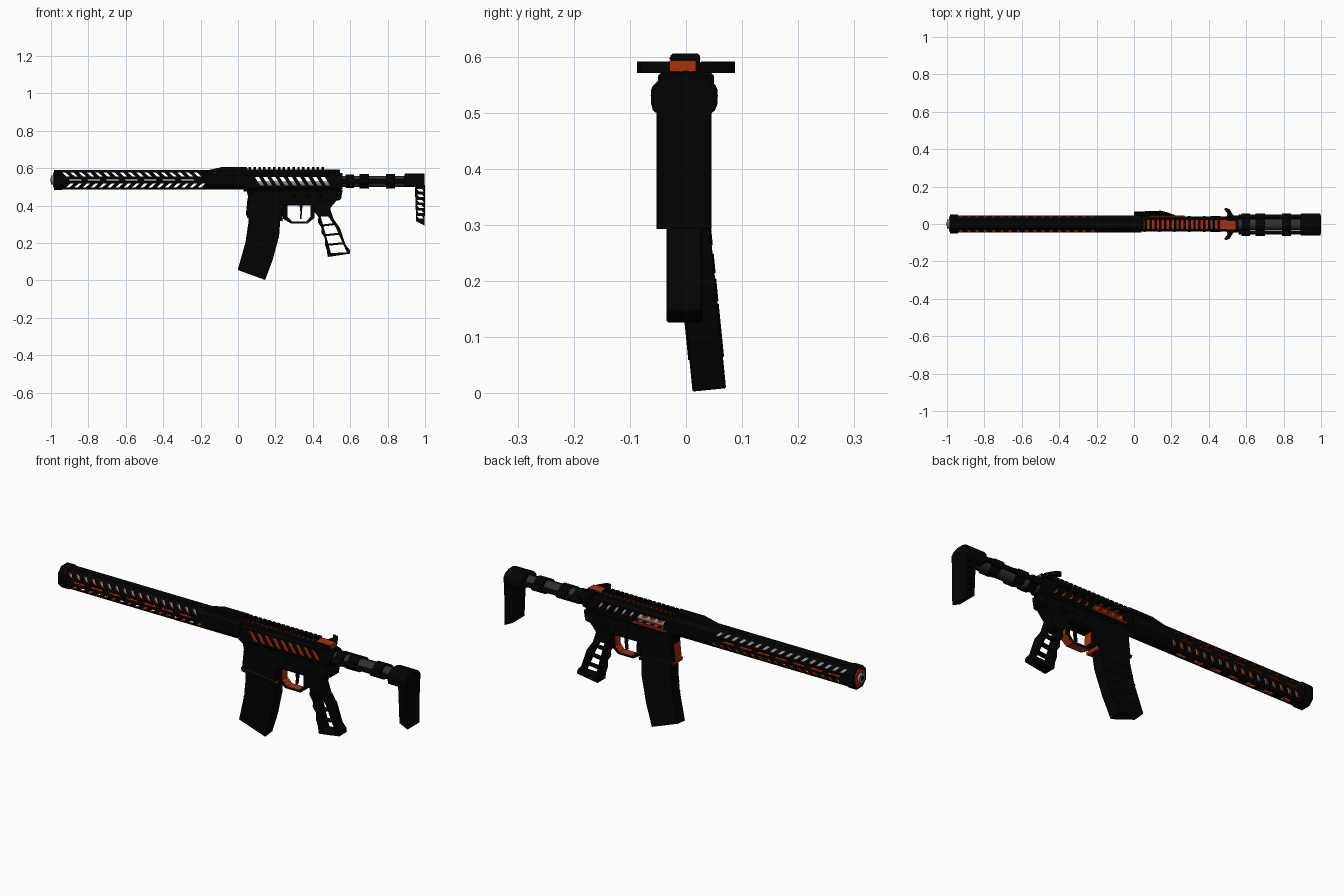
import bpy, bmesh, math
from mathutils import Matrix

if "Cube" in bpy.data.objects:
    bpy.data.objects.remove(bpy.data.objects["Cube"])


def material(name, rgb):
    m = bpy.data.materials.new(name)
    m.use_nodes = True
    m.diffuse_color = (*rgb, 1)
    m.node_tree.nodes["Principled BSDF"].inputs["Base Color"].default_value = (*rgb, 1)
    return m


BLACK = material("black", (0.0008, 0.0008, 0.0008))
RED = material("red orange", (0.4, 0.03, 0.003))
GREY = material("dark grey", (0.03, 0.03, 0.031))
SILVER = material("silver", (0.25, 0.25, 0.27))


def add_prism(bm, pts, axis, a, b, index=0):
    """Extrude a 2D outline from a to b along an axis."""
    place = {"x": lambda p, d: (d, p[0], p[1]),
             "y": lambda p, d: (p[0], d, p[1]),
             "z": lambda p, d: (p[0], p[1], d)}[axis]
    lo, hi = ([bm.verts.new(place(p, d)) for p in pts] for d in (a, b))
    faces = [bm.faces.new(lo), bm.faces.new(hi)]
    for i in range(len(pts)):
        j = (i + 1) % len(pts)
        faces.append(bm.faces.new((lo[i], lo[j], hi[j], hi[i])))
    for f in faces:
        f.material_index = index


def finish(name, bm, mats, bevel=0):
    bmesh.ops.recalc_face_normals(bm, faces=bm.faces)
    me = bpy.data.meshes.new(name)
    bm.to_mesh(me)
    bm.free()
    for m in mats:
        me.materials.append(m)
    ob = bpy.data.objects.new(name, me)
    bpy.context.collection.objects.link(ob)
    if bevel:
        mod = ob.modifiers.new("bevel", "BEVEL")
        mod.width, mod.segments, mod.limit_method = bevel, 1, "ANGLE"
        apply(ob, mod)
    return ob


def apply(ob, mod):
    with bpy.context.temp_override(object=ob, active_object=ob, selected_objects=[ob]):
        bpy.ops.object.modifier_apply(modifier=mod.name)


def prism(name, pts, axis, a, b, mat, bevel=0):
    bm = bmesh.new()
    add_prism(bm, pts, axis, a, b)
    return finish(name, bm, [mat, RED], bevel)


def rect(u, v):
    return [(u[0], v[0]), (u[1], v[0]), (u[1], v[1]), (u[0], v[1])]


def box(name, x, y, z, mat, bevel=0):
    return prism(name, rect(x, z), "y", *y, mat, bevel)


def slash(x, z, w, h, lean):
    """Slanted slot outline centred on x, z."""
    return [(x - w + lean, z - h), (x + w + lean, z - h), (x + w - lean, z + h), (x - w - lean, z + h)]


def redden(ob, rule):
    """Paint red the faces whose normal obeys the rule."""
    for f in ob.data.polygons:
        if rule(f.normal):
            f.material_index = 1


def cut(ob, outlines, axis, a, b, index=1):
    bm = bmesh.new()
    for pts in outlines:
        add_prism(bm, pts, axis, a, b, index)
    cutter = finish("cutter", bm, [BLACK, RED])
    cutter.hide_render = True
    mod = ob.modifiers.new("cut", "BOOLEAN")
    mod.object, mod.operation, mod.solver = cutter, "DIFFERENCE", "EXACT"
    apply(ob, mod)
    bpy.data.objects.remove(cutter)


def octagon(w, h, c, z):
    return [(-w, z - h + c), (-w + c, z - h), (w - c, z - h), (w, z - h + c),
            (w, z + h - c), (w - c, z + h), (c - w, z + h), (-w, z + h - c)]


def rod(name, x0, x1, y, z, r, mat, sides=24):
    pts = [(y + r * math.cos(i * math.tau / sides), z + r * math.sin(i * math.tau / sides))
           for i in range(sides)]
    ob = prism(name, pts, "x", x0, x1, mat)
    with bpy.context.temp_override(object=ob, active_object=ob, selected_objects=[ob],
                                   selected_editable_objects=[ob]):
        bpy.ops.object.shade_smooth_by_angle(angle=0.7)


# Handguard shell, red inside, with staggered slanted vents and long side slots
AXIS = 0.537
guard = prism("handguard", octagon(0.045, 0.052, 0.024, AXIS), "x", -0.98, 0.04, BLACK)
cut(guard, [octagon(0.038, 0.045, 0.02, AXIS)], "x", -1.1, 0.03)
vents = []
for i in range(17):
    x = -0.92 + i * 0.044
    vents += [slash(x, 0.566, 0.009, 0.011, 0.012), slash(x + 0.022, 0.508, 0.009, 0.011, -0.012)]
centres = [-0.87 + i * 0.1 for i in range(7)]
vents += [slash(x, AXIS, 0.033, 0.006, 0.003) for x in centres]
cut(guard, vents, "y", -0.1, 0.1)
cut(guard, [rect((x - 0.025, x + 0.025), (-0.01, 0.01)) for x in centres], "z", 0.47, 0.51)
cap = prism("handguard_end_ring", octagon(0.05, 0.054, 0.025, AXIS), "x", -0.985, -0.94, BLACK)
cut(cap, [octagon(0.038, 0.045, 0.02, AXIS)], "x", -1.1, -0.9)

# Barrel and muzzle
rod("barrel", -0.96, 0.06, 0, AXIS, 0.019, SILVER)
rod("muzzle_ring", -0.988, -0.945, 0, AXIS, 0.041, RED)
rod("muzzle_tip", -1.0, -0.97, 0, AXIS, 0.024, SILVER)
rod("muzzle_bore", -1.002, -0.99, 0, AXIS, 0.012, BLACK)

# Upper receiver: slanted windows, red on the near half, and an ejection port on the far side
upper = prism("upper_receiver", octagon(0.04, 0.053, 0.02, 0.527), "x", 0.03, 0.54, BLACK)
cut(upper, [rect((0.1, 0.25), (0.508, 0.55))], "y", 0.012, 0.1)
windows = [slash(0.115 + i * 0.044, 0.53, 0.011, 0.024, 0.015) for i in range(9)]
cut(upper, windows, "y", -0.1, 0.012)
cut(upper, windows, "y", 0.01, 0.1, 0)
rod("bolt_carrier", 0.06, 0.5, 0, 0.516, 0.013, SILVER)
box("port_edge", (0.08, 0.27), (0.036, 0.046), (0.498, 0.506), RED)
rod("rear_collar", 0.53, 0.56, 0, 0.53, 0.045, BLACK, 16)
for i in range(6):
    x = 0.05 + i * 0.08
    box("receiver_pin", (x, x + 0.012), (-0.043, 0.043), (0.481, 0.491), BLACK)

# Top rail: ramp, base with a red top, and black teeth
prism("rail_ramp", [(-0.2, 0.58), (-0.09, 0.605), (0.05, 0.605), (0.05, 0.57), (-0.2, 0.57)],
      "y", -0.028, 0.025, BLACK, 0.004)
base = box("rail_base", (0.04, 0.5), (-0.029, 0.025), (0.57, 0.592), BLACK)
redden(base, lambda n: n.z > 0.5)
tooth = [(-0.024, 0.588), (0.02, 0.588), (0.026, 0.597), (0.018, 0.605), (-0.022, 0.605), (-0.03, 0.597)]
bm = bmesh.new()
for i in range(16):
    x = 0.057 + i * 0.026
    add_prism(bm, tooth, "x", x, x + 0.013)
finish("rail_teeth", bm, [BLACK])

# Charging handle with a swept wing on each side
handle = box("charging_handle", (0.47, 0.545), (-0.029, 0.018), (0.573, 0.593), BLACK)
redden(handle, lambda n: n.z > 0.5 or n.x > 0.5)
for s in (-1, 1):
    wing = [(0.49, 0.027), (0.54, 0.027), (0.532, 0.045), (0.51, 0.08), (0.49, 0.087), (0.482, 0.08),
            (0.5, 0.055)]
    prism("charging_wing", [(x, s * y) for x, y in wing], "z", 0.571, 0.591, BLACK)

# Lower receiver, magazine well and its rim with red ledges
prism("lower_receiver", [(0.045, 0.485), (0.055, 0.44), (0.045, 0.35), (0.06, 0.335), (0.235, 0.32),
                         (0.25, 0.4), (0.4, 0.4), (0.42, 0.41), (0.55, 0.43), (0.56, 0.485)],
      "y", -0.036, 0.036, BLACK, 0.006)
rim = prism("magazine_well_rim", [(0.044, 0.352), (0.05, 0.334), (0.238, 0.316), (0.24, 0.33)],
            "y", -0.041, 0.041, BLACK)
redden(rim, lambda n: abs(n.y) < 0.5)
front = prism("magazine_well_front", [(0.042, 0.35), (0.051, 0.44), (0.06, 0.44), (0.06, 0.35)],
              "y", -0.026, 0.026, BLACK)
redden(front, lambda n: n.x < -0.5)
for x, z in ((0.075, 0.465), (0.3, 0.45), (0.37, 0.45), (0.44, 0.45), (0.53, 0.46)):
    box("lower_pin", (x - 0.008, x + 0.008), (-0.039, 0.039), (z - 0.008, z + 0.008), BLACK, 0.003)
box("safety_lever", (0.41, 0.45), (-0.043, 0.043), (0.432, 0.442), BLACK)

# Curved, slightly leaning magazine with raised ribs
lean = Matrix.Translation((0, 0, 0.41)) @ Matrix.Rotation(0.1, 4, "X") @ Matrix.Translation((0, 0, -0.41))
mag = prism("magazine", [(0.06, 0.42), (0.055, 0.3), (0.04, 0.2), (0.0, 0.056), (0.145, 0.003),
                         (0.185, 0.11), (0.22, 0.24), (0.232, 0.42)], "y", -0.029, 0.031, BLACK, 0.002)
mag.data.transform(lean)
for i in range(5):
    t = i / 4
    x, z = 0.02 + 0.035 * t, 0.1 + 0.18 * t
    rib = prism("magazine_rib", [(x, z), (x + 0.135, z - 0.04 + 0.02 * t),
                                 (x + 0.138, z - 0.03 + 0.02 * t), (x + 0.003, z + 0.01)],
                "y", -0.031, 0.033, BLACK)
    rib.data.transform(lean)

# Trigger guard, black outside and red inside, and trigger
loop = prism("trigger_guard", [(0.235, 0.41), (0.24, 0.33), (0.285, 0.303), (0.37, 0.303),
                               (0.41, 0.335), (0.41, 0.41)], "y", -0.022, 0.022, BLACK)
redden(loop, lambda n: abs(n.y) < 0.5)
cut(loop, [[(0.262, 0.43), (0.266, 0.34), (0.292, 0.314), (0.365, 0.314), (0.387, 0.34), (0.387, 0.43)]],
    "y", -0.1, 0.1)
prism("trigger", [(0.328, 0.41), (0.345, 0.41), (0.342, 0.36), (0.338, 0.328), (0.33, 0.33), (0.334, 0.36)],
      "y", -0.008, 0.008, BLACK)

# Skeleton grip with finger grooves, open frame and thin crossbars
grip = prism("grip", [(0.395, 0.43), (0.405, 0.37), (0.43, 0.34), (0.427, 0.31), (0.447, 0.28),
                      (0.445, 0.255), (0.465, 0.225), (0.464, 0.195), (0.475, 0.16), (0.48, 0.125),
                      (0.6, 0.143), (0.597, 0.165), (0.575, 0.19), (0.545, 0.28), (0.51, 0.33),
                      (0.492, 0.385), (0.53, 0.43)], "y", -0.035, 0.03, BLACK, 0.004)
cut(grip, [[(0.442, 0.342), (0.497, 0.146), (0.582, 0.15), (0.555, 0.21), (0.522, 0.285), (0.482, 0.342)]],
    "y", -0.1, 0.1, 0)
for x0, x1, z in ((0.445, 0.525, 0.297), (0.46, 0.55, 0.245), (0.475, 0.57, 0.194)):
    prism("grip_crossbar", [(x0, z - 0.01), (x1, z), (x1, z + 0.011), (x0, z + 0.001)],
          "y", -0.012, 0.008, BLACK)

# Stock tube, side rods and collars
rod("buffer_tube", 0.55, 0.92, -0.003, 0.528, 0.03, GREY)
for s in (-1, 1):
    rod("stock_rod", 0.56, 0.92, -0.003 + s * 0.042, 0.53, 0.011, BLACK, 12)
for x0, x1, r in ((0.585, 0.61, 0.036), (0.66, 0.69, 0.039), (0.8, 0.83, 0.039)):
    rod("stock_collar", x0 - 0.01, x1 + 0.01, -0.003, 0.53, r, BLACK, 16)
    for s in (-1, 1):
        rod("collar_lug", x0 - 0.01, x1 + 0.01, -0.003 + s * 0.042, 0.53, 0.018, BLACK, 12)

# Shoulder piece: head and vented plate
prism("stock_head", [(-0.058, 0.5), (-0.062, 0.515), (-0.062, 0.545), (-0.045, 0.562), (-0.02, 0.572),
                     (0.014, 0.572), (0.039, 0.562), (0.056, 0.545), (0.056, 0.515), (0.05, 0.5)],
      "x", 0.89, 0.998, BLACK, 0.004)
plate = prism("shoulder_plate", [(0.945, 0.51), (0.953, 0.315), (0.998, 0.293), (1.0, 0.51)],
              "y", -0.053, 0.045, BLACK)
cut(plate, [slash(0.975, 0.337 + i * 0.029, 0.013, 0.007, 0.006) for i in range(6)], "y", -0.1, 0.1, 0)
